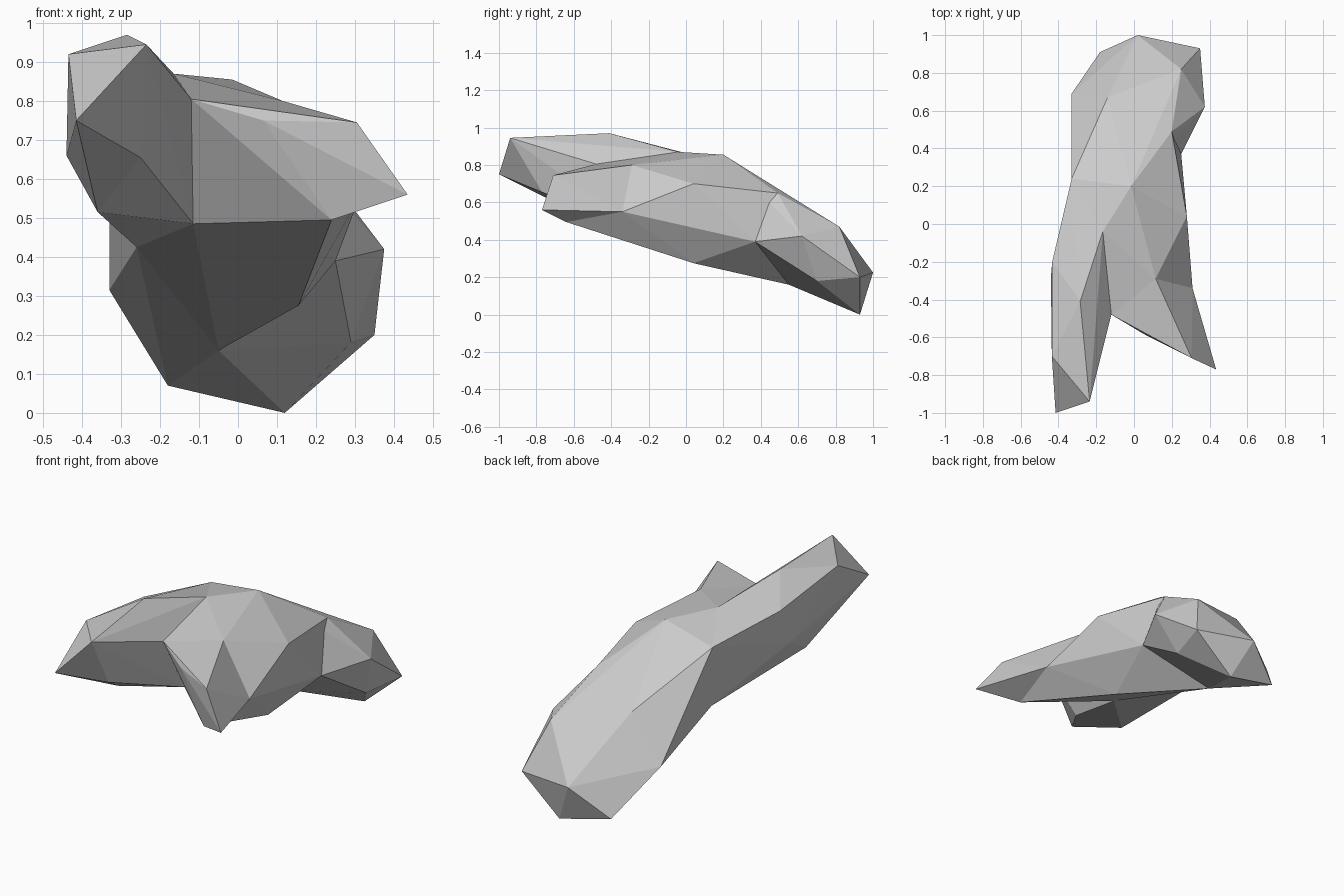
import bpy
import bmesh

old = bpy.data.objects.get("Cube")
if old:
    bpy.data.objects.remove(old, do_unlink=True)

# Stone colour
stone = bpy.data.materials.new("stone grey")
colour = (0.6, 0.6, 0.6, 1.0)
stone.use_nodes = True
stone.diffuse_color = colour
shader = next(n for n in stone.node_tree.nodes if n.type == "BSDF_PRINCIPLED")
shader.inputs["Base Color"].default_value = colour

# Corners of the boulder: those shared by neighbouring chunks
ridge_front = (-.12, -.48, .805)
ridge_middle = (-.165, -.04, .87)
ridge_back = (-.015, .2, .855)
shoulder = (.115, -.29, .80)
waist_front = (.31, -.34, .55)
waist_top = (.2, .49, .65)
waist_low = (.25, .37, .39)
flank_top = (-.33, .24, .80)
flank_low = (-.26, .15, .425)
fork = (-.115, -.3, .485)
toe_low = (.24, -.64, .495)
belly = (-.05, .55, .16)

# Each chunk is a convex block between its shared and its own corners
chunks = {
    "middle": [
        ridge_front, ridge_middle, ridge_back, shoulder, waist_front,
        waist_top, waist_low, flank_top, flank_low, fork, toe_low, belly,
        (.28, .04, .70), (.155, .04, .275),
    ],
    "left_spur": [
        ridge_front, shoulder, waist_front, fork, toe_low,
        (.435, -.77, .56), (.305, -.71, .745), (.065, -.59, .75),
    ],
    "right_spur": [
        ridge_front, ridge_middle, flank_top, flank_low, fork,
        (-.285, -.41, .97), (-.235, -.94, .945), (-.415, -1, .75),
        (-.435, -.7, .92), (-.433, -.2, .86), (-.44, -.28, .66),
        (-.36, -.53, .515), (-.25, -.77, .655),
    ],
    "back": [
        ridge_back, waist_top, waist_low, flank_top, flank_low, belly,
        (.02, 1, .225), (.35, .93, .2), (.375, .62, .42), (.25, .82, .47),
        (-.33, .69, .315), (-.18, .91, .07), (-.14, .67, .56),
        (.29, .7, .18), (.12, .93, 0),
    ],
}


def make_chunk(name, corners):
    bm = bmesh.new()
    for corner in corners:
        bm.verts.new(corner)
    hull = bmesh.ops.convex_hull(bm, input=bm.verts)
    spare = {g for g in hull["geom_interior"] + hull["geom_unused"]
             if isinstance(g, bmesh.types.BMVert)}
    bmesh.ops.delete(bm, geom=list(spare), context="VERTS")
    bmesh.ops.recalc_face_normals(bm, faces=bm.faces)
    mesh = bpy.data.meshes.new(name)
    bm.to_mesh(mesh)
    bm.free()
    mesh.materials.append(stone)
    obj = bpy.data.objects.new(name, mesh)
    bpy.context.collection.objects.link(obj)
    return obj


# Fuse the chunks into one faceted boulder
parts = [make_chunk(name, corners) for name, corners in chunks.items()]
boulder = parts[0]
boulder.name = "boulder"
for part in parts[1:]:
    part.hide_render = True
    fuse = boulder.modifiers.new("fuse " + part.name, "BOOLEAN")
    fuse.operation = "UNION"
    fuse.solver = "EXACT"
    fuse.object = part

graph = bpy.context.evaluated_depsgraph_get()
fused = bpy.data.meshes.new_from_object(boulder.evaluated_get(graph))
boulder.modifiers.clear()
boulder.data = fused
for part in parts[1:]:
    bpy.data.objects.remove(part, do_unlink=True)
for face in fused.polygons:
    face.use_smooth = False
